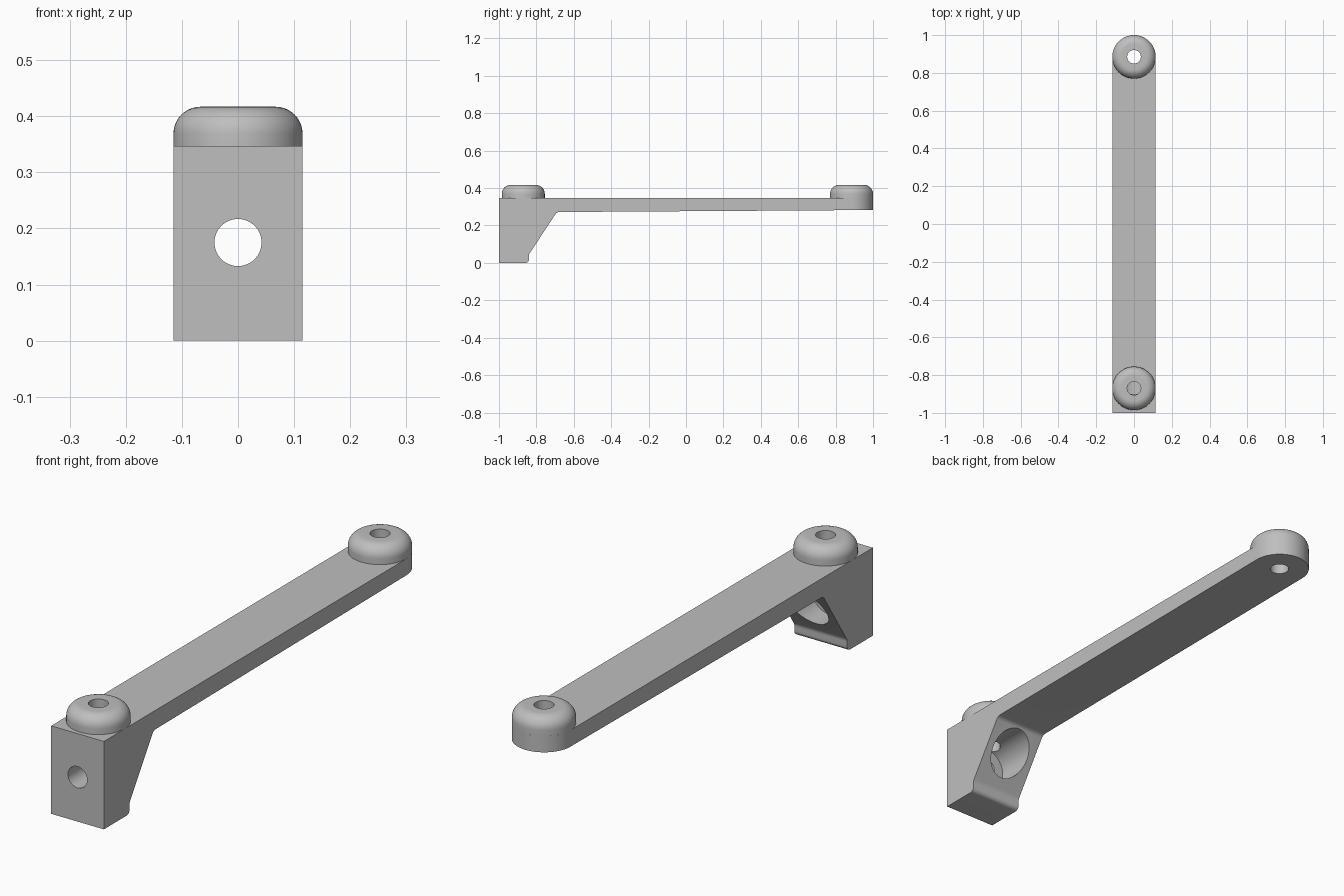
import bpy, bmesh, math
from mathutils import Matrix, Vector

if "Cube" in bpy.data.objects:
    bpy.data.objects.remove(bpy.data.objects["Cube"])

HALF = 0.115          # half width of the arm and radius of the bosses
TOP = 0.347           # top of the arm
FRONT_Y, BACK_Y = -0.87, 0.885
HOLE = 0.036

grey = bpy.data.materials.new("plain_grey")
grey.use_nodes = True
colour = (0.52, 0.52, 0.52, 1)
grey.diffuse_color = colour
grey.node_tree.nodes["Principled BSDF"].inputs["Base Color"].default_value = colour


def add_object(name, bm):
    bmesh.ops.recalc_face_normals(bm, faces=bm.faces)
    mesh = bpy.data.meshes.new(name)
    bm.to_mesh(mesh)
    bm.free()
    mesh.materials.append(grey)
    obj = bpy.data.objects.new(name, mesh)
    bpy.context.collection.objects.link(obj)
    return obj


def prism(name, points, offset):
    """Extrude a closed outline along offset."""
    bm = bmesh.new()
    face = bm.faces.new([bm.verts.new(p) for p in points])
    out = bmesh.ops.extrude_face_region(bm, geom=[face])
    verts = [v for v in out["geom"] if isinstance(v, bmesh.types.BMVert)]
    bmesh.ops.translate(bm, verts=verts, vec=Vector(offset))
    return add_object(name, bm)


def cylinder(name, radius, start, end):
    """Cylinder between two points."""
    a, b = Vector(start), Vector(end)
    turn = (b - a).to_track_quat("Z", "Y").to_matrix().to_4x4()
    bm = bmesh.new()
    bmesh.ops.create_cone(bm, cap_ends=True, segments=64, radius1=radius,
                          radius2=radius, depth=(b - a).length,
                          matrix=Matrix.Translation((a + b) / 2) @ turn)
    return add_object(name, bm)


def combine(target, cutter, operation):
    """Apply a boolean and discard its cutter."""
    cutter.hide_render = True
    mod = target.modifiers.new("cut", "BOOLEAN")
    mod.operation, mod.object, mod.solver = operation, cutter, "EXACT"
    bpy.context.view_layer.objects.active = target
    bpy.ops.object.modifier_apply(modifier=mod.name)
    bpy.data.objects.remove(cutter)


def smooth(obj):
    bpy.ops.object.select_all(action="DESELECT")
    obj.select_set(True)
    bpy.context.view_layer.objects.active = obj
    bpy.ops.object.shade_smooth_by_angle(angle=math.radians(30))


def arc(cy, cz, r, start, end, steps):
    """Points of an arc as pairs, angles in degrees."""
    angles = [math.radians(start + (end - start) * i / steps) for i in range(steps + 1)]
    return [(cy + r * math.cos(t), cz + r * math.sin(t)) for t in angles]


# Arm and mounting block: side profile with rounded foot and sloped brace
side = [(-1, TOP), (-1, 0)]
side += arc(-0.858, 0.018, 0.018, -90, 0, 6)
side += arc(-0.81, 0.036, 0.03, 180, 146, 4)
side += arc(-0.677, 0.247, 0.025, 146, 90, 5)
side += [(1.02, 0.283), (1.02, TOP)]
arm = prism("arm_and_block", [(-HALF, y, z) for y, z in side], (2 * HALF, 0, 0))

# Rounded back end
plan = [(-HALF, -1.1), (HALF, -1.1)] + arc(0, BACK_Y, HALF, 0, 180, 48)
combine(arm, prism("end_trim", [(x, y, -0.1) for x, y in plan], (0, 0, 1)), "INTERSECT")

# Screw hole with wide recess through the block, and the two boss holes
for radius, start, end in [
    (0.042, (0, -1.1, 0.175), (0, -0.8, 0.175)),
    (0.085, (0, -0.9, 0.175), (0, -0.5, 0.175)),
    (HOLE, (0, FRONT_Y, 0.2), (0, FRONT_Y, 0.5)),
    (HOLE, (0, BACK_Y, 0.2), (0, BACK_Y, 0.5)),
]:
    combine(arm, cylinder("drill", radius, start, end), "DIFFERENCE")
smooth(arm)

# Rounded ring bosses on top of the arm
for name, y in (("front_boss", FRONT_Y), ("back_boss", BACK_Y)):
    ring = [(HOLE, TOP), (HALF, TOP)] + arc(HALF - 0.048, 0.369, 0.048, 0, 90, 10)
    ring.append((HOLE, 0.417))
    bm = bmesh.new()
    verts = [bm.verts.new((r, 0, z)) for r, z in ring]
    edges = [bm.edges.new((verts[i - 1], verts[i])) for i in range(len(verts))]
    bmesh.ops.spin(bm, geom=verts + edges, cent=(0, 0, 0), axis=(0, 0, 1),
                   angle=math.tau, steps=64, use_merge=True)
    bmesh.ops.remove_doubles(bm, verts=bm.verts, dist=0.0001)
    bmesh.ops.translate(bm, verts=bm.verts, vec=(0, y, 0))
    smooth(add_object(name, bm))
